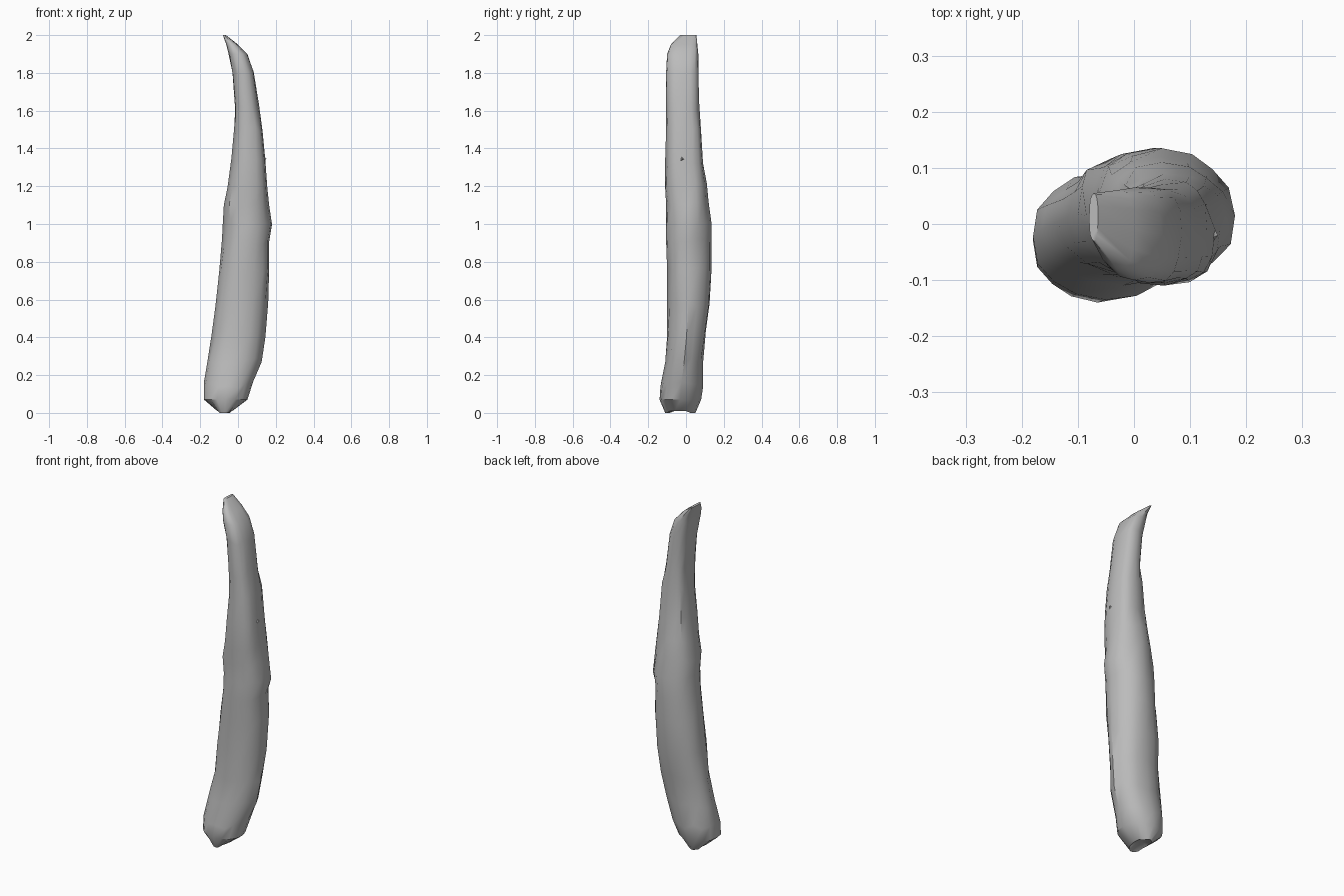
import bpy, bmesh, math, random
from mathutils import Vector

cube = bpy.data.objects.get("Cube")
if cube:
    bpy.data.objects.remove(cube, do_unlink=True)
random.seed(4)

wood = bpy.data.materials.new("weathered grey wood")
wood.use_nodes = True
grey = (0.5, 0.5, 0.5, 1)
wood.diffuse_color = grey
wood.node_tree.nodes["Principled BSDF"].inputs["Base Color"].default_value = grey

# Log sections: height, left x, right x, front y, back y, squareness
sections = [
    (0.01, -0.11, -0.03, -0.11, 0.05, 1.0),
    (0.07, -0.18, 0.05, -0.14, 0.08, 0.9),
    (0.15, -0.18, 0.08, -0.135, 0.09, 0.9),
    (0.27, -0.165, 0.125, -0.11, 0.09, 0.9),
    (0.42, -0.14, 0.145, -0.1, 0.105, 0.9),
    (0.58, -0.12, 0.16, -0.1, 0.125, 0.9),
    (0.75, -0.1, 0.165, -0.1, 0.135, 0.9),
    (0.9, -0.085, 0.165, -0.105, 0.135, 0.9),
    (1.0, -0.08, 0.18, -0.105, 0.135, 0.9),
    (1.1, -0.075, 0.165, -0.105, 0.12, 0.85),
    (1.2, -0.055, 0.155, -0.11, 0.11, 0.8),
    (1.33, -0.035, 0.145, -0.11, 0.09, 0.75),
    (1.5, -0.02, 0.13, -0.105, 0.08, 0.7),
    (1.62, -0.015, 0.11, -0.105, 0.07, 0.7),
    (1.8, -0.03, 0.085, -0.105, 0.065, 0.7),
    (1.9, -0.05, 0.05, -0.1, 0.065, 0.7),
    (1.95, -0.062, 0.0, -0.08, 0.06, 0.7),
    (2.0, -0.08, -0.064, -0.03, 0.055, 0.8),
]
SIDES = 16


def rounded(value, power):
    return math.copysign(abs(value) ** power, value)


# Weathered log lofted through the sections
bm = bmesh.new()
rings = []
for z, x0, x1, y0, y1, power in sections:
    centre = Vector(((x0 + x1) / 2, (y0 + y1) / 2, z))
    ring = []
    for i in range(SIDES):
        a = math.tau * i / SIDES
        scale = 1 if i % 4 == 0 else random.uniform(0.94, 1.02)
        offset = Vector((rounded(math.cos(a), power) * (x1 - x0) / 2,
                         rounded(math.sin(a), power) * (y1 - y0) / 2, 0))
        lift = random.uniform(-0.02, 0.02) if 0.1 < z < 1.85 else 0
        ring.append(bm.verts.new(centre + offset * scale + Vector((0, 0, lift))))
    rings.append(ring)
for low, high in zip(rings, rings[1:]):
    for i in range(SIDES):
        j = (i + 1) % SIDES
        bm.faces.new((low[i], low[j], high[j], high[i]))
bm.faces.new(rings[-1])

# Broken foot with a shallow hollow
foot = bm.verts.new((-0.07, -0.02, 0.03))
for i in range(SIDES):
    bm.faces.new((foot, rings[0][(i + 1) % SIDES], rings[0][i]))
# Let the lowest splinter touch the ground
for v in rings[0][2:7] + rings[0][10:14]:
    v.co.z = 0
bmesh.ops.recalc_face_normals(bm, faces=bm.faces)


def add_object(name, mesh_data, angle):
    mesh = bpy.data.meshes.new(name)
    mesh_data.to_mesh(mesh)
    mesh_data.free()
    mesh.materials.append(wood)
    obj = bpy.data.objects.new(name, mesh)
    bpy.context.collection.objects.link(obj)
    bpy.ops.object.select_all(action='DESELECT')
    obj.select_set(True)
    bpy.context.view_layer.objects.active = obj
    bpy.ops.object.shade_smooth_by_angle(angle=math.radians(angle))


add_object("log", bm, 35)

# Small splinter lifting from the bark
bm = bmesh.new()
base = [bm.verts.new(p) for p in
        ((0.125, -0.05, 1.31), (0.125, 0.02, 1.33), (0.125, -0.03, 1.38))]
tip = bm.verts.new((0.15, -0.02, 1.345))
bm.faces.new(base)
for i in range(3):
    bm.faces.new((base[i], base[(i + 1) % 3], tip))
bmesh.ops.recalc_face_normals(bm, faces=bm.faces)
add_object("bark_splinter", bm, 30)
